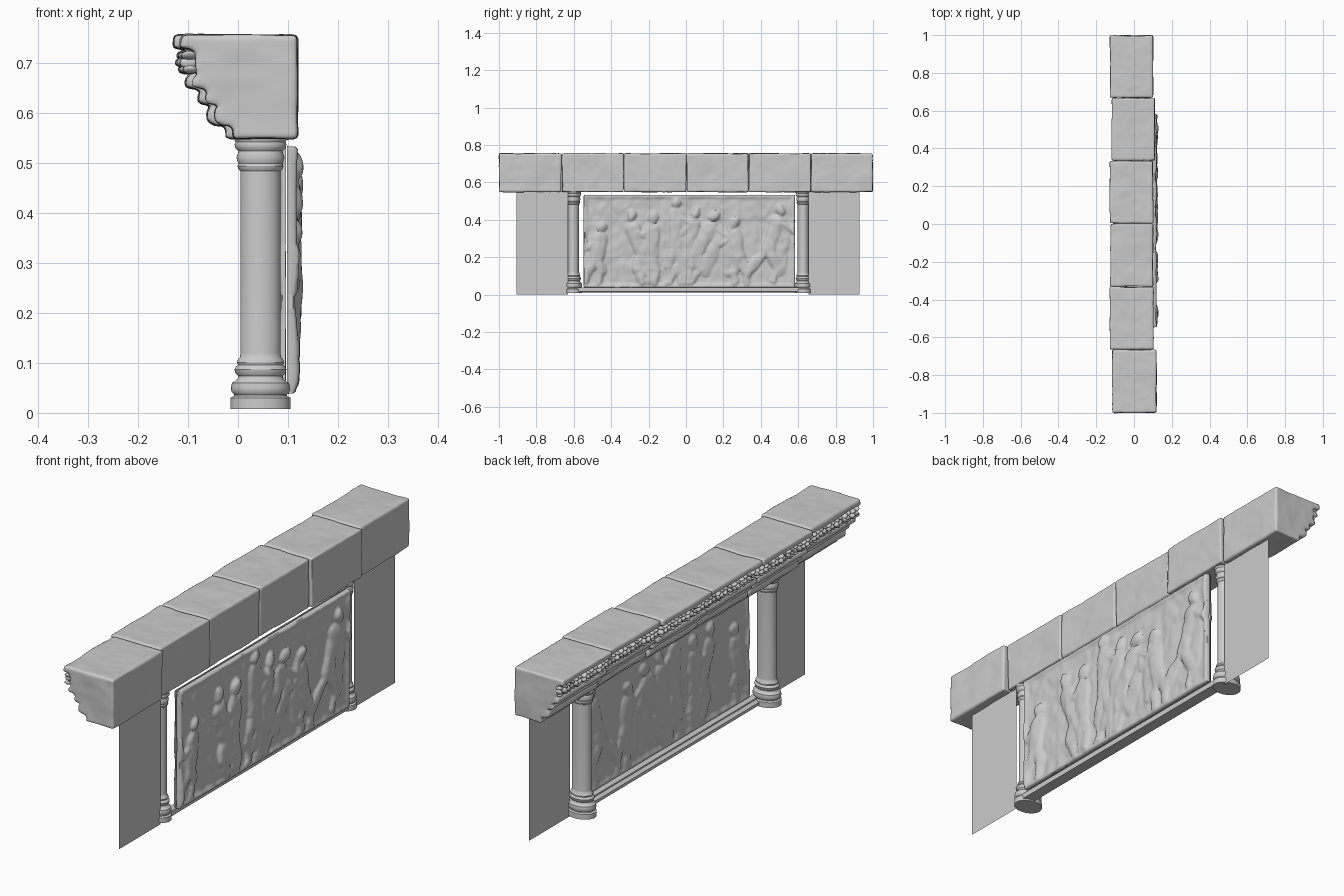
import bpy, bmesh, math, random
from mathutils import Vector, noise

if "Cube" in bpy.data.objects:
    bpy.data.objects.remove(bpy.data.objects["Cube"])

random.seed(4)
CY = 0.018  # slight y offset of the relief


def make_object(name, bm, angle=None):
    bmesh.ops.recalc_face_normals(bm, faces=bm.faces[:])
    me = bpy.data.meshes.new(name)
    bm.to_mesh(me)
    bm.free()
    ob = bpy.data.objects.new(name, me)
    bpy.context.collection.objects.link(ob)
    if angle is not None:
        bpy.context.view_layer.objects.active = ob
        bpy.ops.object.select_all(action='DESELECT')
        ob.select_set(True)
        bpy.ops.object.shade_smooth_by_angle(angle=math.radians(angle))
    return ob


def prism(name, profile, y0, y1, angle=None):
    bm = bmesh.new()
    face = bm.faces.new([bm.verts.new((x, y0, z)) for x, z in profile])
    ext = bmesh.ops.extrude_face_region(bm, geom=[face])
    bmesh.ops.translate(bm, vec=(0, y1 - y0, 0),
                        verts=[v for v in ext['geom'] if isinstance(v, bmesh.types.BMVert)])
    return make_object(name, bm, angle)


# Cornice: six worn stone blocks with a stepped moulding on the -x side
CORNICE = [(-.127, .755), (-.129, .731), (-.112, .728), (-.098, .722), (-.098, .684),
           (-.092, .678), (-.104, .668), (-.104, .652), (-.080, .647), (-.070, .640),
           (-.080, .632), (-.078, .619), (-.050, .616), (-.061, .603), (-.060, .584),
           (-.046, .575), (-.024, .574), (-.024, .548), (.119, .548), (.119, .755)]
clouds = bpy.data.textures.new("stone_wear", 'CLOUDS')
clouds.noise_scale = 0.14
EDGES = [-1, -.665, -.332, .003, .335, .668, 1]
SHIFTS = [(.014, 0), (0, -.017), (.003, -.018), (0, -.018), (.010, -.009), (0, -.018)]
for i, (front, back) in enumerate(SHIFTS):
    prof = [(x + (back if x > 0 else front), z) for x, z in CORNICE]
    ob = prism(f"cornice_block_{i + 1}", prof, EDGES[i] + .001, EDGES[i + 1] - .001)
    m = ob.modifiers.new("remesh", 'REMESH')
    m.mode, m.voxel_size, m.use_smooth_shade = 'VOXEL', .006, True
    m = ob.modifiers.new("soften", 'SMOOTH')
    m.factor, m.iterations = .5, 2
    m = ob.modifiers.new("wear", 'DISPLACE')
    m.texture, m.strength, m.mid_level = clouds, .009, .5

# Carved scroll and leaf rows along the cornice moulding
bm = bmesh.new()


def blob(x, y, z, sx, sy, sz):
    vs = bmesh.ops.create_icosphere(bm, subdivisions=2, radius=1)['verts']
    tilt = random.uniform(-.7, .7)
    for v in vs:
        a, b = v.co.y * sy, v.co.z * sz
        v.co = Vector((x + v.co.x * sx, y + a * math.cos(tilt) - b * math.sin(tilt),
                       z + a * math.sin(tilt) + b * math.cos(tilt)))


for i, (front, back) in enumerate(SHIFTS):
    n = 13
    for k in range(n):
        y = EDGES[i] + .014 + (EDGES[i + 1] - EDGES[i] - .028) * k / (n - 1)
        j = random.uniform(-.004, .004)
        x = -.104 + front * .6 + j
        blob(x, y, .714, .016, .015, .007)
        blob(x - .001, y + .006, .700, .018, .007, .012)
        blob(x + .002, y - .006, .686, .015, .013, .007)
make_object("cornice_carving", bm, 60)

# Columns: turned profile (radius, height), slightly narrower across y
PROFILE = [(0, .008), (.060, .008), (.060, .030), (.053, .034), (.053, .037), (.058, .042),
           (.059, .050), (.057, .060), (.050, .064), (.045, .070), (.045, .074), (.050, .079),
           (.052, .087), (.049, .093), (.045, .096), (.047, .101), (.045, .107), (.041, .111),
           (.040, .120), (.040, .483), (.044, .487), (.046, .493), (.044, .498), (.046, .502),
           (.048, .511), (.045, .519), (.044, .523), (.050, .529), (.052, .536), (.050, .541),
           (.055, .552), (0, .552)]
for side, y in (("left", -.602), ("right", .627)):
    bm = bmesh.new()
    vs = [bm.verts.new((r, 0, z)) for r, z in PROFILE]
    es = [bm.edges.new(p) for p in zip(vs, vs[1:])]
    bmesh.ops.spin(bm, geom=vs + es, cent=(0, 0, 0), axis=(0, 0, 1), angle=math.tau, steps=40)
    bmesh.ops.remove_doubles(bm, verts=bm.verts[:], dist=1e-5)
    ob = make_object(f"column_{side}", bm, 40)
    ob.location = (.045, y, 0)
    ob.scale.y = .78

# Thin wall sheets outside the columns
for side, y0, y1 in (("left", -.906, -.632), ("right", .656, .928)):
    bm = bmesh.new()
    bm.faces.new([bm.verts.new((.081, y, z)) for y, z in
                  ((y0, 0), (y1, 0), (y1, .552), (y0, .552))])
    make_object(f"wall_sheet_{side}", bm)

# Relief figures: (y, head height, lean, stride)
FIGURES = [(-.47, .32, -.03, .05), (-.31, .38, .05, .04), (-.20, .37, .00, .02), (-.07, .45, .00, .05),
           (.03, .40, -.03, .03), (.13, .38, -.10, .08), (.24, .34, .02, .04), (.48, .41, -.06, .09)]
CAPS = []
for i, (y, h, lean, stride) in enumerate(FIGURES):
    hip = (y + lean, h * .5)
    s = 1 if i % 2 else -1
    knee = [(hip[0] + d * stride * .8 + lean * .3, h * .26) for d in (-1, 1)]
    CAPS += [((y, h), (y + .004, h + .008), .028, .018),
             ((y + lean * .2, h - .065), hip, .042, .016),
             ((y + s * .03, h - .1), (hip[0] + s * .055, .09), .035, .009),
             ((y, h - .06), (y + s * .075, h - .11), .019, .014),
             ((y + s * .075, h - .11), (y + s * .10, h - .04), .016, .012)]
    for d, k in zip((-1, 1), knee):
        CAPS += [(hip, k, .028, .014), (k, (k[0] + lean * .5, .03), .020, .012)]


def relief_height(y, z):
    # Wobble the coordinates so the limbs look carved and worn
    wob = noise.noise_vector(Vector((y * 16, z * 16, 0))) * .012
    y, z = y + wob.x, z + wob.y
    best = 0
    for (ay, az), (by, bz), r, depth in CAPS:
        dy, dz = by - ay, bz - az
        t = max(0, min(1, ((y - ay) * dy + (z - az) * dz) / (dy * dy + dz * dz)))
        d2 = ((y - ay - t * dy) ** 2 + (z - az - t * dz) ** 2) / (r * r)
        if d2 < 1:
            best = max(best, depth * math.sqrt(1 - d2))
    rough = noise.noise(Vector((y * 11, z * 8, 1))) * .006 + noise.noise(Vector((y * 30, z * 22, 5))) * .004
    return best + rough


def relief_panel(name, x_back, x_face, direction, tilt, gain):
    W, H, Z0 = .565, .495, .038
    bm = bmesh.new()
    bmesh.ops.create_grid(bm, x_segments=190, y_segments=84, size=1)
    for v in bm.verts:
        u, w = v.co.x * W, (v.co.y + 1) / 2 * H
        edge = min(W - abs(u), w, H - w)
        h = relief_height(u, w) * gain * min(1, .3 + edge / .03)
        rim = .008 * max(0, 1 - max(0, edge - .006) / .02)
        worn = .004 * max(0, 1 - edge / .006)
        v.co = (x_face + direction * (h + rim - worn) + tilt * w, u + CY, Z0 + w)
    ext = bmesh.ops.extrude_edge_only(bm, edges=[e for e in bm.edges if e.is_boundary])['geom']
    for v in ext:
        if isinstance(v, bmesh.types.BMVert):
            v.co.x = x_back
    ob = make_object(name, bm, 60)
    m = ob.modifiers.new("soften", 'SMOOTH')
    m.factor, m.iterations = .5, 2


relief_panel("relief_outer", .095, .107, 1, .008, 1)
relief_panel("relief_inner", .097, .092, -1, 0, .7)

# Moulded sill under the relief
SILL = [(.050, .012), (.094, .016), (.094, .038), (.064, .038), (.064, .032), (.056, .028), (.050, .024)]
prism("sill", SILL, -.59, .61, 30)
